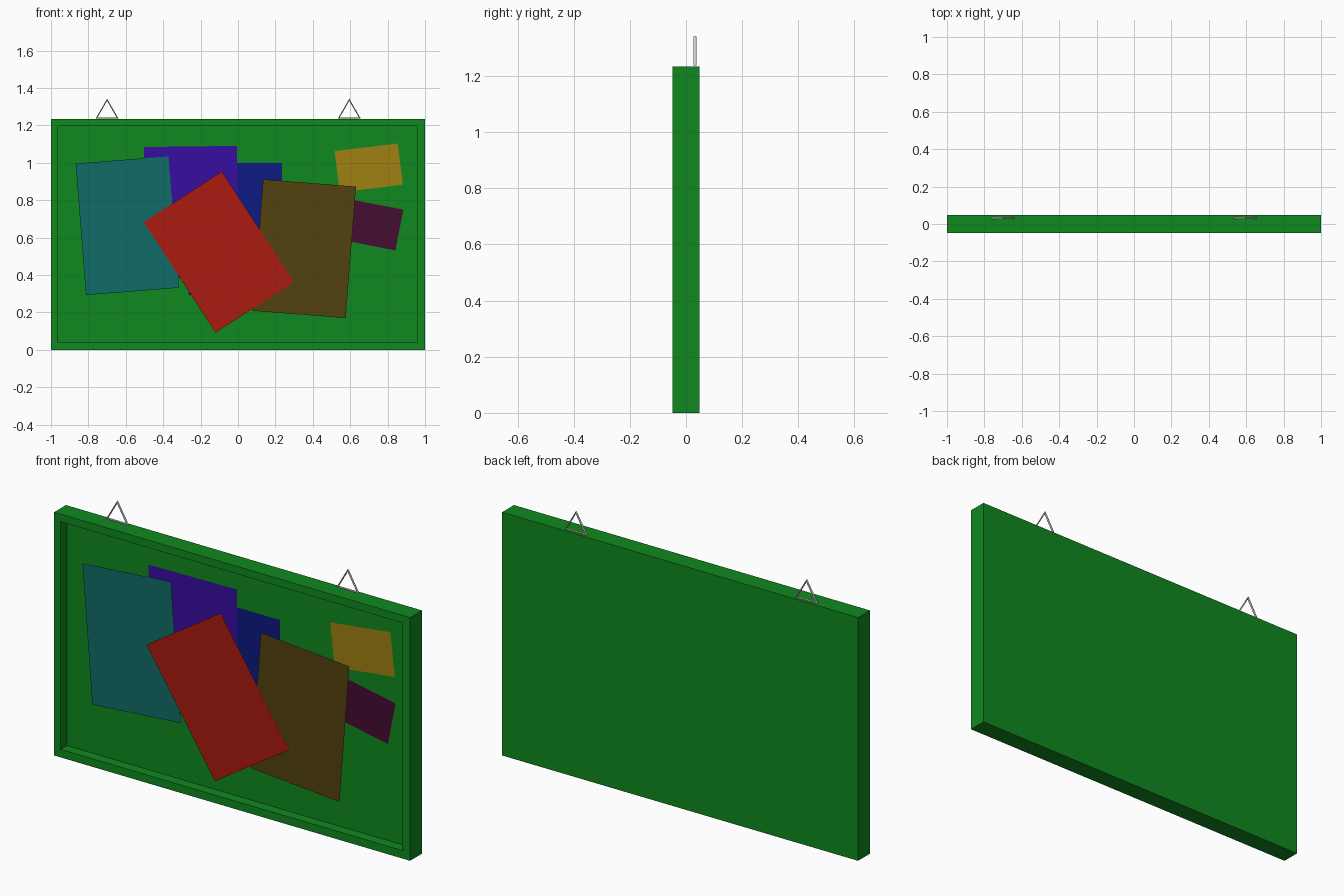
import bpy, bmesh
from math import radians
from mathutils import Vector

if "Cube" in bpy.data.objects:
    bpy.data.objects.remove(bpy.data.objects["Cube"])


def material(name, rgb):
    mat = bpy.data.materials.new(name)
    mat.diffuse_color = (*rgb, 1)
    mat.use_nodes = True
    mat.node_tree.nodes["Principled BSDF"].inputs["Base Color"].default_value = mat.diffuse_color
    return mat


# Board: a box with its front face inset and pushed back to leave a rim
WIDTH, DEPTH, HEIGHT = 2.0, 0.095, 1.235
RIM, RECESS = 0.056, 0.051
bm = bmesh.new()
bmesh.ops.create_cube(bm, size=1)
bmesh.ops.scale(bm, vec=(WIDTH, DEPTH, HEIGHT), verts=bm.verts)
bmesh.ops.translate(bm, vec=(0, 0, HEIGHT / 2), verts=bm.verts)
bm.normal_update()
front = min(bm.faces, key=lambda f: f.normal.y)
bmesh.ops.inset_region(bm, faces=[front], thickness=RIM)
bmesh.ops.translate(bm, vec=(-0.003, 0, 0.001), verts=front.verts)
bm.normal_update()
pushed = bmesh.ops.extrude_discrete_faces(bm, faces=[front])["faces"][0]
bmesh.ops.translate(bm, vec=Vector((0, RECESS, 0)), verts=pushed.verts)
bmesh.ops.recalc_face_normals(bm, faces=bm.faces)
mesh = bpy.data.meshes.new("board")
bm.to_mesh(mesh)
bm.free()
board = bpy.data.objects.new("board", mesh)
bpy.context.collection.objects.link(board)
mesh.materials.append(material("board_green", (0.005, 0.25, 0.014)))


# Pinned paper sheets, layered in front of the recess floor
def sheet(name, x, y, z, w, h, tilt, rgb):
    bpy.ops.mesh.primitive_plane_add(size=1, location=(x, y, z),
                                     rotation=(radians(90), radians(-tilt), 0))
    ob = bpy.context.object
    ob.name = name
    ob.scale = (w, h, 1)
    ob.data.materials.append(material(name + "_colour", rgb))


PAGE, NOTE = (0.498, 0.705), (0.34, 0.222)
sheet("blue_page", -0.015, 0.001, 0.647, *PAGE, 0, (0.004, 0.01, 0.22))
sheet("purple_page", -0.25, -0.001, 0.735, *PAGE, 0.7, (0.038, 0.004, 0.35))
sheet("teal_page", -0.592, -0.008, 0.664, *PAGE, 4.5, (0.005, 0.15, 0.14))
sheet("brown_page", 0.355, -0.008, 0.541, *PAGE, -4.5, (0.084, 0.054, 0.005))
sheet("red_page", -0.103, -0.014, 0.523, *PAGE, 33, (0.4, 0.011, 0.005))
sheet("yellow_note", 0.699, 0.001, 0.973, *NOTE, 6.9, (0.35, 0.216, 0.006))
sheet("maroon_note", 0.696, 0.001, 0.673, *NOTE, -11, (0.058, 0.004, 0.032))

# Triangular wire hangers standing on the top edge
for side, x in (("left", -0.70), ("right", 0.595)):
    bpy.ops.mesh.primitive_torus_add(
        major_segments=3, minor_segments=12, major_radius=0.065, minor_radius=0.006,
        location=(x, 0.032, 1.272), rotation=(radians(90), radians(-90), 0))
    hanger = bpy.context.object
    hanger.name = side + "_hanger"
    bpy.ops.object.shade_smooth_by_angle()
